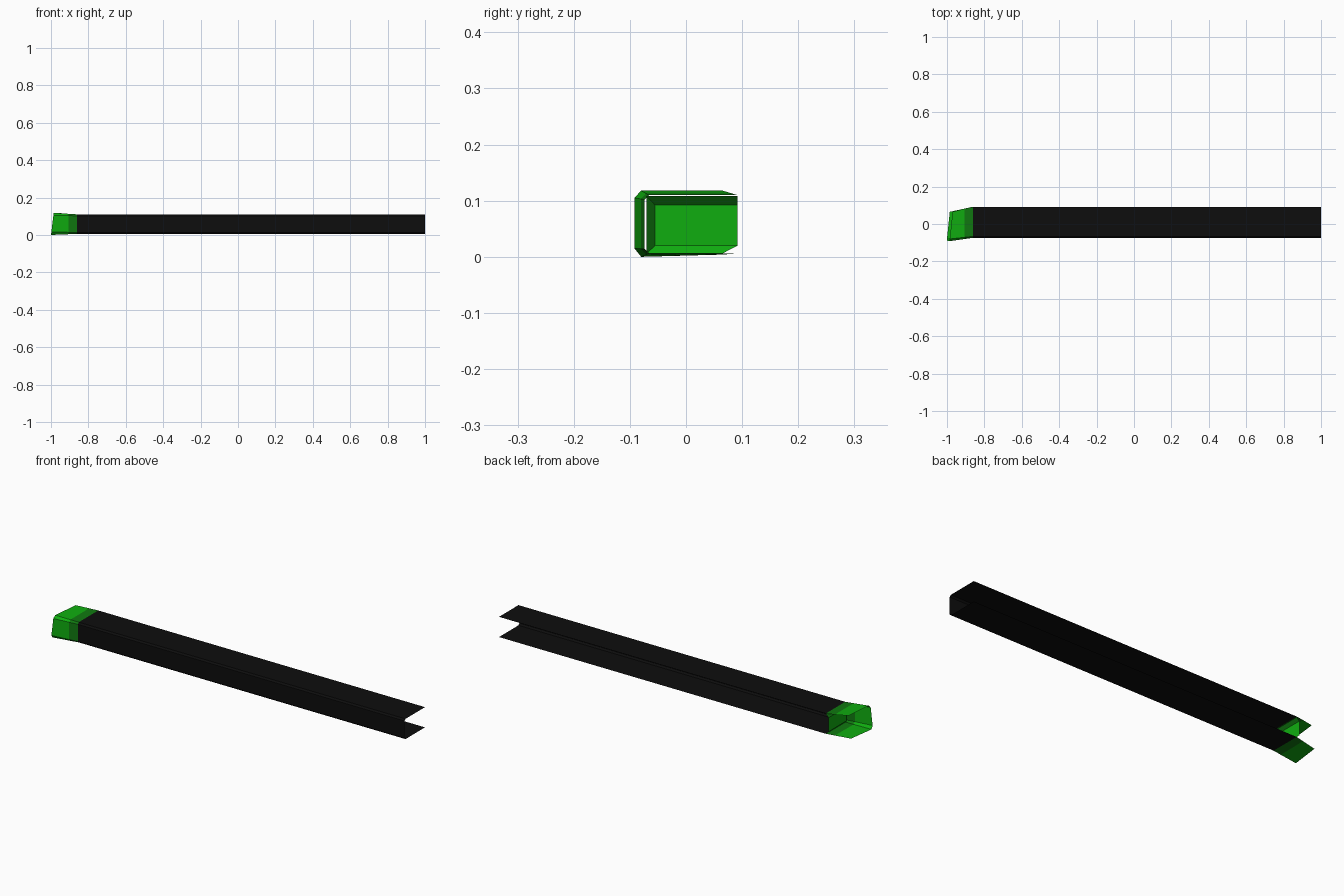
import bpy

cube = bpy.data.objects.get("Cube")
if cube:
    bpy.data.objects.remove(cube, do_unlink=True)


def material(name, color):
    mat = bpy.data.materials.new(name)
    mat.use_nodes = True
    mat.diffuse_color = (*color, 1)
    bsdf = mat.node_tree.nodes["Principled BSDF"]
    bsdf.inputs["Base Color"].default_value = (*color, 1)
    bsdf.inputs["Roughness"].default_value = 0.8
    return mat


black = material("black", (0.004, 0.004, 0.004))
green = material("bright green", (0.005, 0.42, 0.005))
dark_green = material("dark green", (0.005, 0.19, 0.005))


def build(name, verts, faces, mat):
    mesh = bpy.data.meshes.new(name)
    mesh.from_pydata(verts, [], faces)
    mesh.materials.append(mat)
    obj = bpy.data.objects.new(name, mesh)
    bpy.context.collection.objects.link(obj)
    return obj


def loft(name, ring_a, ring_b, mat):
    """Open strip of quads between two matching rings."""
    n = len(ring_a)
    faces = [(i, i + 1, n + i + 1, n + i) for i in range(n - 1)]
    return build(name, ring_a + ring_b, faces, mat)


def at_x(x, profile):
    return [(x, y, z) for y, z in profile]


# Channel profile, open at the back: bottom, front wall, top
channel = [(0.092, 0.006), (-0.066, 0.006), (-0.074, 0.014),
           (-0.074, 0.102), (-0.066, 0.11), (0.092, 0.11)]

# Flared, slanted rim of the end cap
rim = [(-0.985, 0.065, 0.004), (-1, -0.08, 0), (-0.998, -0.092, 0.015),
       (-0.987, -0.092, 0.105), (-0.985, -0.08, 0.118), (-0.97, 0.065, 0.118)]

joint = at_x(-0.86, channel)
band_end = [tuple(p + (q - p) * 0.35 for p, q in zip(a, b)) for a, b in zip(joint, rim)]
band_end = [(-0.905, y, z) for x, y, z in band_end]

# Long channel and the two parts of the cap
loft("long_channel", at_x(1, channel), joint, black)
loft("cap_band", joint, band_end, dark_green)
loft("cap_flare", band_end, rim, green)

# Recessed bulkhead with sloping sides closing the channel
panel = [(0.092, 0.02), (-0.055, 0.02), (-0.055, 0.092), (0.092, 0.092)]
mouth = [(0.065, 0.006), (-0.07, 0.006), (-0.07, 0.108), (0.092, 0.108)]
panel_ring = at_x(-0.875, panel)
build("bulkhead", panel_ring, [(0, 3, 2, 1)], green)
mouth_ring = at_x(-0.862, mouth)
loft("bulkhead_floor", panel_ring[:2], mouth_ring[:2], green)
loft("bulkhead_sides", panel_ring[1:], mouth_ring[1:], dark_green)
